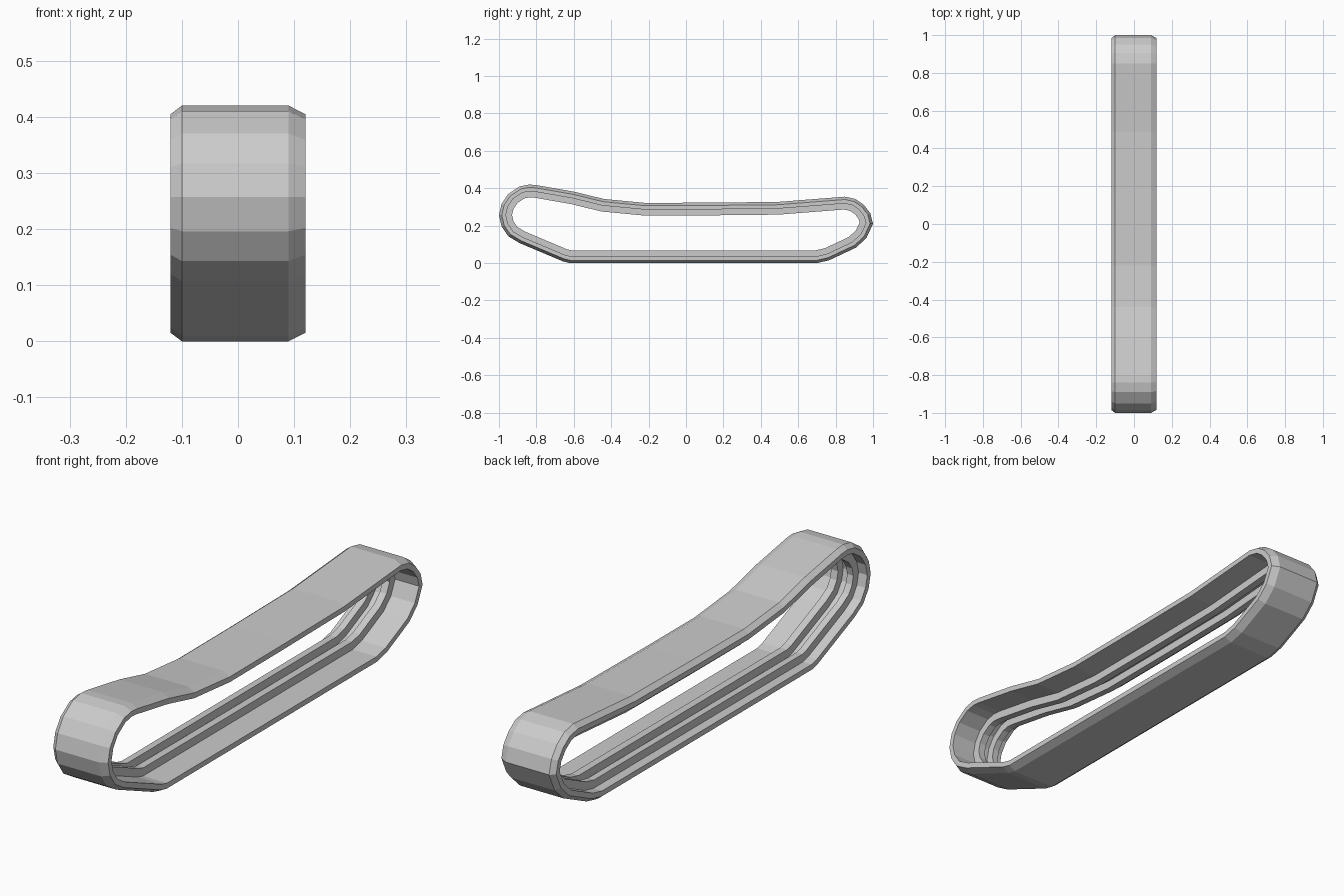
import bpy, bmesh
from mathutils import Vector

if "Cube" in bpy.data.objects:
    bpy.data.objects.remove(bpy.data.objects["Cube"])

# Outer side outline of the belt (y, z), counter-clockwise seen from +x
path = [(-0.62, 0), (0.70, 0), (0.765, 0.015), (0.91, 0.083), (0.965, 0.135),
        (1.0, 0.21), (0.985, 0.267), (0.95, 0.312), (0.905, 0.343), (0.85, 0.355),
        (0.49, 0.327), (0.11, 0.323), (-0.22, 0.322), (-0.44, 0.343), (-0.60, 0.382),
        (-0.80, 0.417), (-0.84, 0.42), (-0.89, 0.41), (-0.95, 0.37), (-0.986, 0.317),
        (-1.0, 0.257), (-0.986, 0.196), (-0.95, 0.143), (-0.89, 0.107), (-0.66, 0.01)]

# Cross-section (x, depth inward): chamfered band with two inner guide ribs
section = [(-0.10, 0), (0.09, 0), (0.12, 0.015), (0.12, 0.036),
           (0.015, 0.036), (0.015, 0.068), (-0.015, 0.068), (-0.015, 0.036),
           (-0.055, 0.036), (-0.055, 0.068), (-0.082, 0.068), (-0.082, 0.036),
           (-0.12, 0.036), (-0.12, 0.015)]


def inward(pts):
    """Mitred inward offset direction at every outline point."""
    pts = [Vector(p) for p in pts]
    result = []
    for i, p in enumerate(pts):
        a = (p - pts[i - 1]).normalized()
        b = (pts[(i + 1) % len(pts)] - p).normalized()
        na, nb = Vector((-a.y, a.x)), Vector((-b.y, b.x))
        result.append((na + nb) / (1 + na.dot(nb)))
    return result


# Sweep the section around the outline
bm = bmesh.new()
rings = [[bm.verts.new((x, p[0] + n.x * d, p[1] + n.y * d)) for x, d in section]
         for p, n in zip(path, inward(path))]
for i, ring in enumerate(rings):
    nxt = rings[(i + 1) % len(rings)]
    for j in range(len(section)):
        k = (j + 1) % len(section)
        bm.faces.new((ring[j], nxt[j], nxt[k], ring[k]))
bmesh.ops.recalc_face_normals(bm, faces=bm.faces)

mesh = bpy.data.meshes.new("track_belt")
bm.to_mesh(mesh)
bm.free()
bpy.context.collection.objects.link(bpy.data.objects.new("track_belt", mesh))
